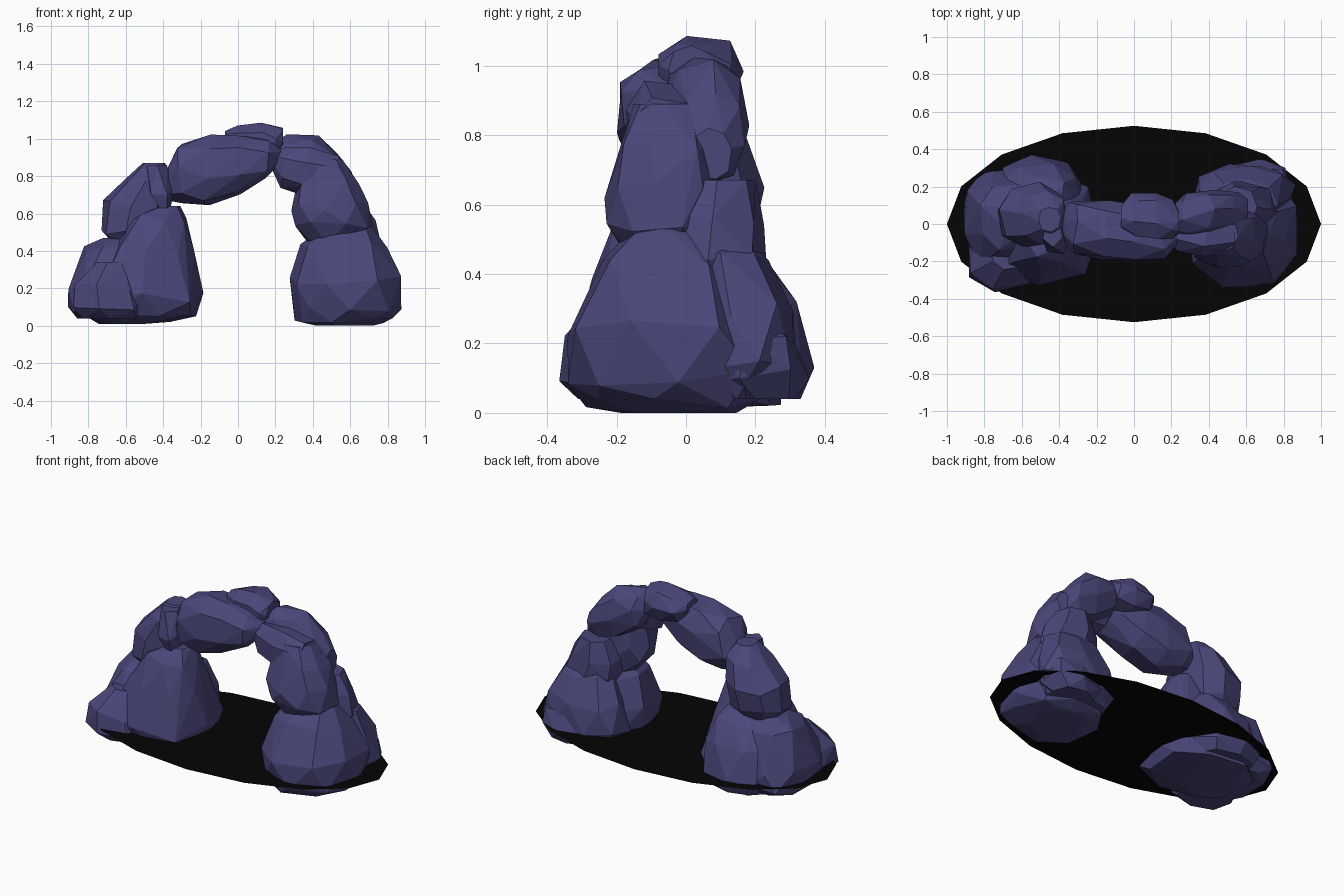
import bpy, bmesh, math, random
from mathutils import Vector

random.seed(11)


def material(name, color):
    m = bpy.data.materials.new(name)
    m.diffuse_color = color
    return m


STONE = material("stone", (0.068, 0.063, 0.195, 1))
BLACK = material("black", (0.0015, 0.0015, 0.0015, 1))


def finish(name, bm, mat):
    me = bpy.data.meshes.new(name)
    bm.to_mesh(me)
    bm.free()
    me.materials.append(mat)
    ob = bpy.data.objects.new(name, me)
    bpy.context.collection.objects.link(ob)


# Faceted boulder: hull around rounded rings given as (t, a0, a1, b0, b1).
# axis z: t=z, a=x, b=y; axis x: t=x, a=y, b=z
def rock(name, layers, axis="z", sides=8):
    bm = bmesh.new()
    for k, (t, a0, a1, b0, b1) in enumerate(layers):
        phase = random.uniform(-0.3, 0.3)
        wobble = 0 if k in (0, len(layers) - 1) else 0.025
        for i in range(sides):
            ang = 2 * math.pi * i / sides + phase
            c, s = math.cos(ang), math.sin(ang)
            r = random.uniform(0.96, 1.05)
            a = (a0 + a1) / 2 + (a1 - a0) / 2 * r * math.copysign(abs(c) ** 0.85, c)
            b = (b0 + b1) / 2 + (b1 - b0) / 2 * r * math.copysign(abs(s) ** 0.85, s)
            h = t + random.uniform(-wobble, wobble)
            bm.verts.new(Vector((a, b, h) if axis == "z" else (h, a, b)))
    res = bmesh.ops.convex_hull(bm, input=bm.verts)
    junk = [g for g in res["geom_interior"] if isinstance(g, bmesh.types.BMVert)]
    bmesh.ops.delete(bm, geom=junk, context="VERTS")
    bmesh.ops.dissolve_limit(bm, angle_limit=math.radians(7),
                             verts=bm.verts, edges=bm.edges)
    bmesh.ops.recalc_face_normals(bm, faces=bm.faces)
    finish(name, bm, STONE)


# Flat black oval cutting through the feet
bm = bmesh.new()
bm.faces.new([bm.verts.new((math.cos(i * math.pi / 8),
                            0.525 * math.sin(i * math.pi / 8), 0.122))
              for i in range(16)])
finish("ground_oval", bm, BLACK)

# Left foot
rock("left_foot_main", [
    (0.01, -0.74, -0.46, -0.16, 0.16), (0.045, -0.82, -0.22, -0.28, 0.28),
    (0.15, -0.82, -0.18, -0.33, 0.27), (0.40, -0.66, -0.24, -0.28, 0.17),
    (0.57, -0.58, -0.27, -0.20, 0.10), (0.64, -0.42, -0.31, -0.12, 0.06)])
rock("left_foot_outer", [
    (0.04, -0.87, -0.5, -0.18, 0.24), (0.09, -0.92, -0.45, -0.24, 0.30),
    (0.20, -0.92, -0.45, -0.24, 0.30), (0.40, -0.83, -0.5, -0.14, 0.22),
    (0.47, -0.72, -0.55, -0.06, 0.12)])
rock("left_foot_front", [
    (0.04, -0.86, -0.52, -0.31, -0.04), (0.10, -0.90, -0.50, -0.36, -0.02),
    (0.20, -0.88, -0.51, -0.35, -0.02), (0.34, -0.76, -0.58, -0.25, -0.06)], sides=7)
rock("left_foot_back", [
    (0.04, -0.70, -0.32, 0.02, 0.33), (0.12, -0.75, -0.27, 0.0, 0.37),
    (0.30, -0.71, -0.28, 0.0, 0.32), (0.42, -0.64, -0.33, 0.0, 0.24),
    (0.49, -0.56, -0.38, 0.02, 0.16)])

# Left shoulder
rock("left_shoulder", [
    (0.43, -0.66, -0.46, -0.06, 0.14), (0.51, -0.73, -0.39, -0.12, 0.19),
    (0.65, -0.72, -0.36, -0.13, 0.22), (0.79, -0.60, -0.35, -0.11, 0.18),
    (0.87, -0.51, -0.39, -0.04, 0.09)])
rock("left_chip", [
    (0.63, -0.43, -0.36, -0.15, 0.0), (0.72, -0.48, -0.34, -0.17, 0.0),
    (0.86, -0.49, -0.38, -0.12, 0.02)], sides=5)

# Span and cap stone
rock("span_rock", [
    (-0.39, -0.08, 0.07, 0.67, 0.82), (-0.32, -0.16, 0.12, 0.65, 0.97),
    (-0.16, -0.20, 0.13, 0.64, 1.02), (0.0, -0.20, 0.11, 0.70, 1.02),
    (0.14, -0.19, 0.06, 0.78, 1.0), (0.23, -0.11, 0.0, 0.87, 0.95)], axis="x")
rock("cap_rock", [
    (-0.07, -0.02, 0.10, 0.96, 1.04), (0.0, -0.07, 0.16, 0.90, 1.07),
    (0.12, -0.09, 0.17, 0.87, 1.09), (0.20, -0.08, 0.13, 0.88, 1.07),
    (0.24, -0.05, 0.07, 0.94, 1.06)], axis="x", sides=7)

# Right shoulder
rock("right_top", [
    (0.21, -0.05, 0.10, 0.88, 0.98), (0.28, -0.07, 0.16, 0.78, 1.02),
    (0.42, -0.06, 0.18, 0.69, 1.02), (0.54, -0.03, 0.17, 0.66, 0.92),
    (0.61, 0.02, 0.13, 0.67, 0.82)], axis="x")
rock("right_link", [
    (0.17, -0.10, 0.02, 0.86, 0.94), (0.22, -0.15, 0.05, 0.74, 0.95),
    (0.38, -0.18, 0.05, 0.70, 0.96), (0.54, -0.16, 0.04, 0.70, 0.91)], axis="x", sides=7)
rock("right_shoulder", [
    (0.44, 0.38, 0.64, -0.16, 0.07), (0.54, 0.29, 0.72, -0.23, 0.10),
    (0.64, 0.29, 0.70, -0.23, 0.10), (0.76, 0.34, 0.65, -0.20, 0.09),
    (0.89, 0.34, 0.56, -0.15, 0.05)])
rock("right_shoulder_back", [
    (0.34, 0.46, 0.72, 0.0, 0.18), (0.43, 0.40, 0.77, -0.05, 0.23),
    (0.56, 0.40, 0.73, -0.05, 0.23), (0.67, 0.46, 0.66, 0.0, 0.20)], sides=7)

# Right foot
rock("right_foot_main", [
    (0.0, 0.42, 0.72, -0.18, 0.15), (0.035, 0.31, 0.82, -0.28, 0.22),
    (0.10, 0.29, 0.87, -0.33, 0.25), (0.24, 0.27, 0.89, -0.35, 0.22),
    (0.43, 0.34, 0.80, -0.24, 0.14), (0.53, 0.46, 0.71, -0.16, 0.06)])
rock("right_foot_back", [
    (0.04, 0.36, 0.78, 0.0, 0.27), (0.14, 0.32, 0.86, 0.0, 0.32),
    (0.30, 0.34, 0.83, 0.0, 0.31), (0.44, 0.42, 0.76, 0.0, 0.24),
    (0.50, 0.48, 0.67, 0.04, 0.18)])
rock("right_foot_low", [
    (0.04, 0.52, 0.78, 0.10, 0.32), (0.11, 0.48, 0.84, 0.05, 0.36),
    (0.22, 0.52, 0.84, 0.05, 0.31), (0.28, 0.60, 0.76, 0.06, 0.2)], sides=7)
